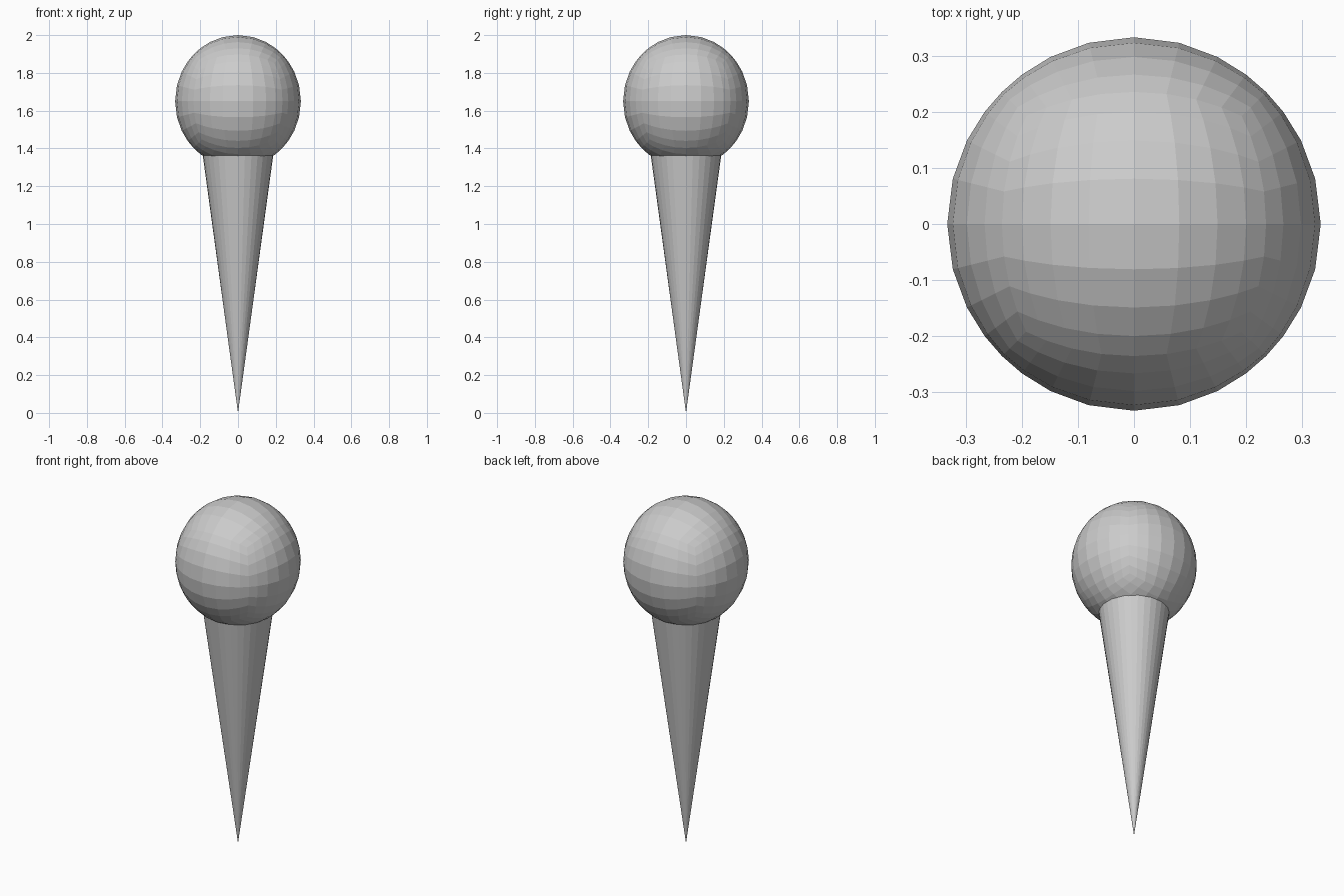
import bpy, bmesh
from mathutils import Vector

if "Cube" in bpy.data.objects:
    bpy.data.objects.remove(bpy.data.objects["Cube"])


def make_object(name, bm):
    bmesh.ops.recalc_face_normals(bm, faces=bm.faces)
    mesh = bpy.data.meshes.new(name)
    bm.to_mesh(mesh)
    bm.free()
    obj = bpy.data.objects.new(name, mesh)
    bpy.context.collection.objects.link(obj)
    return obj


# Ball: a cube cut into an 8 x 8 grid per side, pushed out to a slightly tall sphere
bm = bmesh.new()
bmesh.ops.create_cube(bm, size=2)
bmesh.ops.subdivide_edges(bm, edges=bm.edges[:], cuts=7, use_grid_fill=True)
for v in bm.verts:
    d = v.co.normalized()
    v.co = Vector((d.x * 0.333, d.y * 0.333, d.z * 0.35 + 1.65))
make_object("ball", bm)

# Cone: point down on the ground, its rim sunk just inside the ball
rim_z = 1.38
bm = bmesh.new()
bmesh.ops.create_cone(bm, cap_ends=True, segments=32, radius1=0,
                      radius2=0.186 * rim_z / 1.36, depth=rim_z)
bmesh.ops.remove_doubles(bm, verts=bm.verts[:], dist=0.0001)
bmesh.ops.translate(bm, verts=bm.verts[:], vec=(0, 0, rim_z / 2))
make_object("cone", bm)
